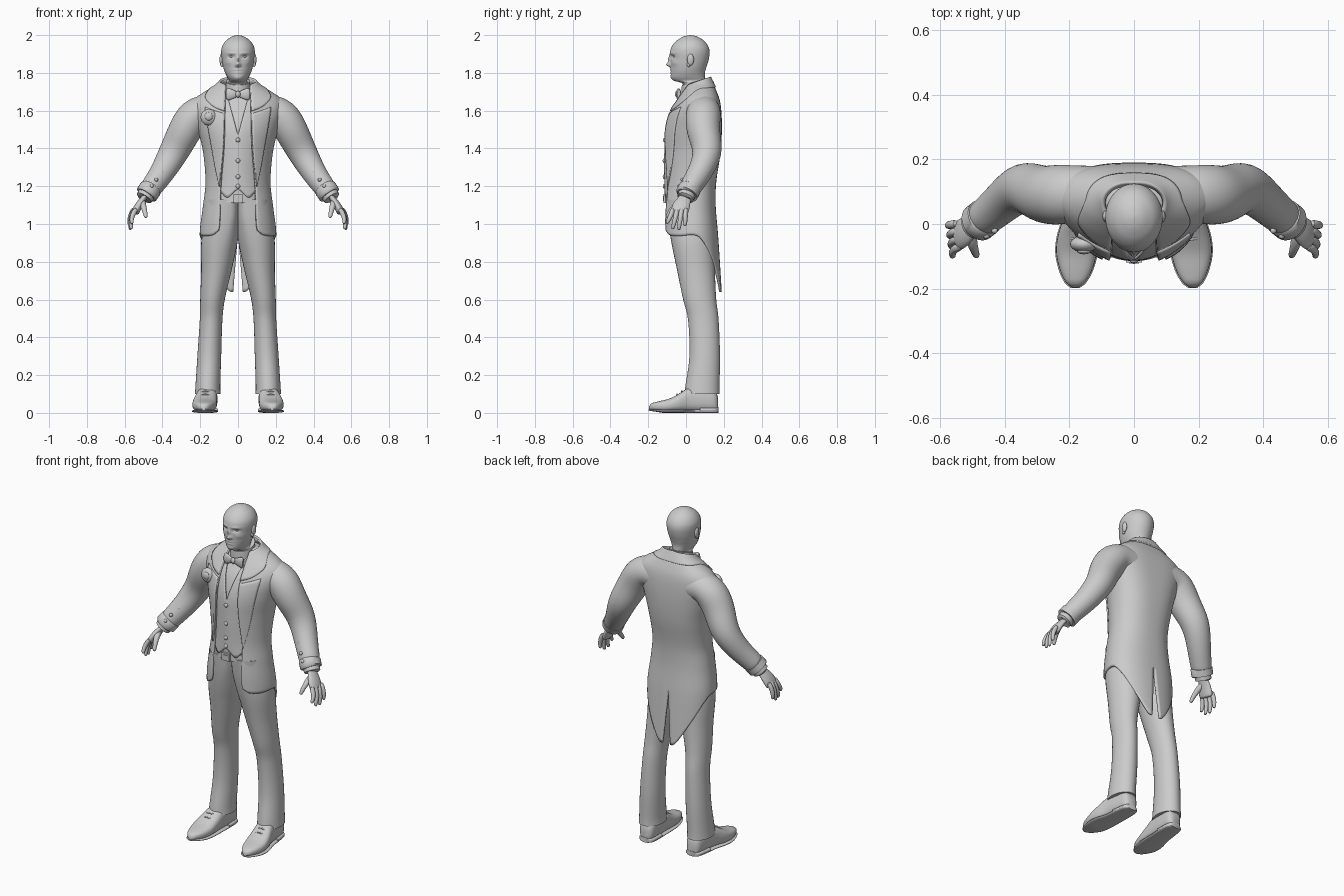
import bpy, bmesh, math
from mathutils import Vector, Matrix
from math import sin, cos, pi, asin, exp

if "Cube" in bpy.data.objects:
    bpy.data.objects.remove(bpy.data.objects["Cube"])

grey = bpy.data.materials.new("plain grey")
grey.diffuse_color = (0.6, 0.6, 0.6, 1)
grey.use_nodes = True
grey.node_tree.nodes["Principled BSDF"].inputs["Base Color"].default_value = grey.diffuse_color


def lookup(table):
    """Smooth interpolation of table rows (key, value, value...)."""
    def f(k):
        k = min(max(k, table[0][0]), table[-1][0])
        i = 0
        while i < len(table) - 2 and k > table[i + 1][0]:
            i += 1
        p, q = table[i], table[i + 1]
        r0, r1 = table[max(i - 1, 0)], table[min(i + 2, len(table) - 1)]
        h = q[0] - p[0]
        u = (k - p[0]) / h
        out = []
        for c in range(1, len(p)):
            m0 = (q[c] - r0[c]) / (q[0] - r0[0]) * h
            m1 = (r1[c] - p[c]) / (r1[0] - p[0]) * h
            out.append((2*u**3 - 3*u*u + 1) * p[c] + (u**3 - 2*u*u + u) * m0
                       + (3*u*u - 2*u**3) * q[c] + (u**3 - u*u) * m1)
        return out if len(out) > 1 else out[0]
    return f


def power(v, e):
    return math.copysign(abs(v)**e, v)


def finish(name, bm, mirror=False, subsurf=0, thick=0, angle=45):
    me = bpy.data.meshes.new(name)
    bm.to_mesh(me)
    bm.free()
    me.materials.append(grey)
    me.shade_smooth()
    me.set_sharp_from_angle(angle=math.radians(angle))
    ob = bpy.data.objects.new(name, me)
    bpy.context.collection.objects.link(ob)
    if mirror:
        ob.modifiers.new("mirror", 'MIRROR')
    if thick:
        m = ob.modifiers.new("thickness", 'SOLIDIFY')
        m.thickness, m.offset = thick, -1
    if subsurf:
        m = ob.modifiers.new("smooth", 'SUBSURF')
        m.levels = m.render_levels = subsurf
    return ob


def loft(name, rings, **kw):
    """Closed rings joined into a capped skin."""
    bm = bmesh.new()
    rows = [[bm.verts.new(p) for p in r] for r in rings]
    n = len(rows[0])
    for a, b in zip(rows, rows[1:]):
        for j in range(n):
            bm.faces.new((a[j], a[(j + 1) % n], b[(j + 1) % n], b[j]))
    bm.faces.new(rows[0])
    bm.faces.new(rows[-1])
    bmesh.ops.recalc_face_normals(bm, faces=bm.faces)
    return finish(name, bm, **kw)


def tube(name, path, n=12, squash=1, side=(0, 1, 0), **kw):
    """Tube through (x, y, z, radius); squash scales it across the side axis."""
    rings = []
    for i, p in enumerate(path):
        d = Vector(path[min(i + 1, len(path) - 1)][:3]) - Vector(path[max(i - 1, 0)][:3])
        u = Vector(side)
        u = (u - d * u.dot(d) / d.dot(d)).normalized()
        w = d.normalized().cross(u)
        rings.append([Vector(p[:3]) + p[3] * (u * cos(2*pi*k/n) + w * squash * sin(2*pi*k/n))
                      for k in range(n)])
    return loft(name, rings, **kw)


def ball(name, loc, scale, seg=16, **kw):
    bm = bmesh.new()
    mat = Matrix.Translation(loc) @ Matrix.Diagonal((*scale, 1))
    bmesh.ops.create_uvsphere(bm, u_segments=seg, v_segments=seg // 2 + 2, radius=1, matrix=mat)
    return finish(name, bm, **kw)


def box(name, loc, size, **kw):
    bm = bmesh.new()
    bmesh.ops.create_cube(bm, size=1, matrix=Matrix.Translation(loc) @ Matrix.Diagonal((*size, 1)))
    return finish(name, bm, angle=30, **kw)


# Torso section by height: half width, front y, back y
body = lookup([(.64, .19, -.125, .19), (.94, .203, -.125, .17), (1.1, .185, -.127, .157),
               (1.22, .172, -.127, .16), (1.38, .185, -.127, .183), (1.5, .213, -.12, .19),
               (1.6, .24, -.088, .187), (1.66, .232, -.048, .178), (1.7, .178, -.022, .163),
               (1.74, .112, .0, .145), (1.78, .074, .012, .125)])
# Squareness of the torso section: fuller at the skirt front and the shoulder blades
front_power = lookup([(.95, .6), (1.05, .62), (1.25, .85), (1.8, .85)])
back_power = lookup([(1.2, .85), (1.5, .68), (1.66, .65), (1.78, .85)])


def body_point(z, t, d):
    a, yf, yb = body(z)
    p = front_power(z) if t < pi / 2 else back_power(z)
    return ((a + d) * max(0, sin(t))**p, yf - d + (yb - yf + 2*d) * ((1 - cos(t)) / 2)**.8, z)


def angle_at(x, z, p=None):
    return asin(min(1, (max(x, 0) / body(z)[0])**(1 / (p or front_power(z)))))


def panel(name, start, end, hem, top, d, thick, cols=32, rows=40):
    """Mirrored cloth sheet wrapped over the torso, from front edge to back edge."""
    bm = bmesh.new()
    grid = []
    for i in range(cols + 1):
        s = i / cols
        col = []
        for j in range(rows + 1):
            z = hem(s) + (top(s) - hem(s)) * j / rows
            t0, t1 = start(z), end(z)
            col.append(bm.verts.new(body_point(z, t0 + (t1 - t0) * s, d)))
        grid.append(col)
    for a, b in zip(grid, grid[1:]):
        for j in range(rows):
            bm.faces.new((a[j], b[j], b[j + 1], a[j + 1]))
    return finish(name, bm, mirror=True, thick=thick)


# Tailcoat with open front, cutaway hem and split tails
opening = lookup([(.6, .12), (.94, .11), (1.0, .1), (1.2, .095), (1.4, .078), (1.6, .07), (1.8, .062)])
front_edge = lambda z: angle_at(opening(z), z)
coat_hem = lookup([(0, .965), (.06, .943), (.2, .937), (.48, .937), (.62, .88), (.75, .79),
                   (.88, .695), (.96, .645), (1, .64)])
coat_top = lookup([(0, 1.735), (.5, 1.765), (1, 1.775)])
panel("tailcoat", front_edge, lambda z: pi - angle_at(.085 * max(0, .95 - z), z, .85),
      coat_hem, coat_top, 0, .012, 44, 56)

# Lapels and folded collar
lapel_width = lookup([(1.2, .002), (1.35, .045), (1.5, .08), (1.6, .1)])
panel("lapel", front_edge, lambda z: angle_at(opening(z) + lapel_width(z), z),
      lambda s: 1.2, lambda s: 1.585 + .035 * s, .007, .01, 8, 24)
panel("coat_collar", front_edge, lambda z: pi,
      lookup([(0, 1.6), (.08, 1.62), (.17, 1.66), (.28, 1.705), (.42, 1.722), (1, 1.725)]),
      lambda s: coat_top(s) + .006, .007, .012, 48, 10)

# Waistcoat and shirt
panel("waistcoat", lambda z: angle_at(max(0, (z - 1.47) * .28), z), lambda z: angle_at(.15, z),
      lookup([(0, 1.185), (.25, 1.14), (.5, 1.165), (1, 1.17)]), lambda s: 1.69, -.012, .01, 16, 30)


def body_ring(z, d, n=48):
    half = [body_point(z, pi * k / (n // 2), d) for k in range(n // 2 + 1)]
    return half + [(-x, y, h) for x, y, h in half[-2:0:-1]]


loft("shirt", [body_ring(1.12 + .0222 * i, -.021) for i in range(29)])
for z in (1.445, 1.335, 1.25, 1.2):
    ball("waistcoat_button", (0, body(z)[1] + .012, z), (.012, .008, .012), 12)


def oval(z, a, yf, yb, n=32, tilt=0):
    c, b = (yf + yb) / 2, (yb - yf) / 2
    return [(a * sin(2*pi*k/n), c - b * cos(2*pi*k/n), z - tilt * cos(2*pi*k/n)) for k in range(n)]


loft("shirt_collar", [oval(1.68, .068, -.024, .12, tilt=.02), oval(1.725, .066, -.024, .118, tilt=.015),
                      oval(1.755, .064, -.022, .116, tilt=.02)])

# Bow tie
tube("bow_wing", [(.004, -.042, 1.687, .016), (.025, -.043, 1.687, .023), (.05, -.04, 1.687, .036),
                  (.064, -.036, 1.687, .032)], squash=.4, side=(0, 0, 1), mirror=True, subsurf=1)
ball("bow_knot", (0, -.045, 1.687), (.014, .014, .018))

# Belt and buckle
loft("belt", [body_ring(z, -.016) for z in (1.115, 1.12, 1.15, 1.155)])
box("buckle", (0, -.113, 1.135), (.05, .012, .045))
box("buckle_plate", (0, -.119, 1.135), (.03, .008, .026))

# Trousers: each half squares off towards the middle above the fork
leg = lookup([(.1, .16, .068, -.008, .178), (.13, .16, .066, -.005, .177), (.3, .152, .063, .018, .18),
              (.5, .142, .06, .01, .172), (.6, .135, .065, -.015, .16), (.75, .115, .08, -.046, .153),
              (.9, .099, .096, -.077, .148), (1.0, .088, .094, -.092, .145), (1.13, .08, .09, -.104, .138)])
rings = []
for i in range(43):
    z = .1 + .0245 * i
    x, a, yf, yb = leg(z)
    square = 1 - .55 * min(1, max(0, (z - .84) / .2))
    rings.append([(max(0, x + (px if px > 0 else a * power(px / a, square))), y, h)
                  for px, y, h in oval(z, a, yf, yb)])
loft("trousers", rings, mirror=True)

# Shoes: sections along y with centre x, half width, top height
shoe = lookup([(-.196, .182, .01, .035), (-.188, .182, .024, .048), (-.15, .18, .047, .06),
               (-.09, .178, .063, .075), (-.04, .174, .063, .1), (.02, .165, .055, .135),
               (.1, .159, .05, .135), (.155, .156, .042, .12), (.17, .156, .025, .08)])


def shoe_ring(y, grow, low, high):
    x, a, h = shoe(y)
    h = high or h
    low += .012 * max(0, (-.12 - y) / .076)
    return [(x + (a + grow) * power(cos(2*pi*k/24), .7), y + grow * y * 4,
             (low + h) / 2 + (h - low) / 2 * power(sin(2*pi*k/24), .75)) for k in range(24)]


ys = [-.196 + .366 * i / 30 for i in range(31)]
loft("shoe", [shoe_ring(y, 0, .006, 0) for y in ys], mirror=True)
loft("shoe_sole", [shoe_ring(y, .003, 0, .018) for y in ys], mirror=True)
loft("shoe_heel", [shoe_ring(y, .003, 0, .03) for y in ys if y > .07], mirror=True)
for y, z in ((-.045, .099), (-.02, .115)):
    tube("shoe_lace", [(.152, y, z - .004, .004), (.173, y - .003, z, .004), (.194, y, z - .004, .004)],
         n=8, mirror=True)

# Sleeves, running into the shoulder yoke, and cuffs
tube("sleeve", [(.05, .098, 1.585, .085), (.13, .096, 1.597, .086), (.19, .094, 1.6, .09), (.24, .09, 1.57, .097),
                (.29, .09, 1.48, .089), (.342, .124, 1.375, .08), (.405, .07, 1.265, .066),
                (.45, .03, 1.205, .06), (.48, .008, 1.163, .057)], n=16, mirror=True, subsurf=2)
tube("sleeve_band", [(.461, .022, 1.19, .055), (.463, .02, 1.187, .06), (.483, .004, 1.158, .06),
                     (.485, .003, 1.155, .053)], n=24, mirror=True)
tube("shirt_cuff", [(.475, .01, 1.17, .046), (.497, -.003, 1.138, .045), (.498, -.004, 1.136, .036)],
     n=24, mirror=True)
for p in ((.4, .012, 1.275), (.432, -.02, 1.235), (.457, -.036, 1.2)):
    ball("sleeve_button", p, (.01, .01, .01), 12, mirror=True)

# Hands
tube("palm", [(.475, .006, 1.17, .032), (.5, -.006, 1.135, .034), (.522, -.022, 1.105, .047),
              (.54, -.034, 1.07, .05), (.546, -.037, 1.055, .044)], squash=.45, mirror=True, subsurf=2)
for i, (ky, ty, tz) in enumerate(((-.074, -.1, 1.0), (-.05, -.07, .972), (-.026, -.038, .968), (-.002, -.005, .988))):
    kx = .546 + .004 * i
    tube("finger", [(kx - .01, ky + .004, 1.085, .013), (kx + .006, ky, 1.06, .015),
                    (kx + .018, (ky + ty) / 2, (1.06 + tz) / 2, .013), (kx + .016, ty, tz + .008, .011),
                    (kx + .015, ty, tz, .006)], n=8, mirror=True, subsurf=1)
tube("thumb", [(.508, -.015, 1.125, .02), (.503, -.055, 1.1, .019), (.494, -.082, 1.07, .014),
               (.488, -.098, 1.04, .012), (.487, -.1, 1.032, .006)], n=8, side=(1, 0, 0), mirror=True, subsurf=1)

# Flower on the chest
ball("flower", (-.155, -.062, 1.565), (.043, .026, .043), 20)
ball("flower_centre", (-.155, -.084, 1.57), (.022, .01, .022), 12)

# Head and neck, with the face raised and sunk by soft bumps (x, z, x spread, z spread, height)
skull = lookup([(1.64, .06, .0, .115), (1.72, .057, -.012, .108), (1.748, .054, -.025, .104),
                (1.758, .047, -.062, .102), (1.775, .056, -.078, .1), (1.8, .068, -.08, .1),
                (1.83, .078, -.081, .108), (1.87, .085, -.083, .12), (1.91, .089, -.084, .125),
                (1.94, .084, -.075, .118), (1.97, .065, -.05, .096), (1.99, .037, -.018, .064),
                (1.997, .02, .003, .045), (2.0, .002, .02, .025)])
bumps = [(0, 1.843, .013, .011, .021), (0, 1.868, .008, .022, .013), (.035, 1.886, .017, .010, -.011),
         (.035, 1.904, .024, .007, .004), (0, 1.816, .024, .005, .003), (0, 1.802, .022, .006, .003),
         (0, 1.809, .026, .002, -.002), (0, 1.772, .02, .012, .003), (.052, 1.853, .018, .014, .004)]
rings = []
for i in range(91):
    ring = []
    for x, y, z in oval(1.64 + .004 * i, *skull(1.64 + .004 * i), n=96):
        if y < 0:
            y -= sum(e * exp(-((abs(x) - a) / c)**2 - ((z - b) / d)**2) for a, b, c, d, e in bumps)
        ring.append((x, y, z))
    rings.append(ring)
loft("head", rings, angle=70)
ball("eye", (.034, -.058, 1.886), (.012, .01, .007), mirror=True)
ball("ear", (.088, .024, 1.87), (.01, .018, .031), mirror=True)
ball("ear_lobe", (.085, .014, 1.844), (.008, .01, .013), mirror=True)
